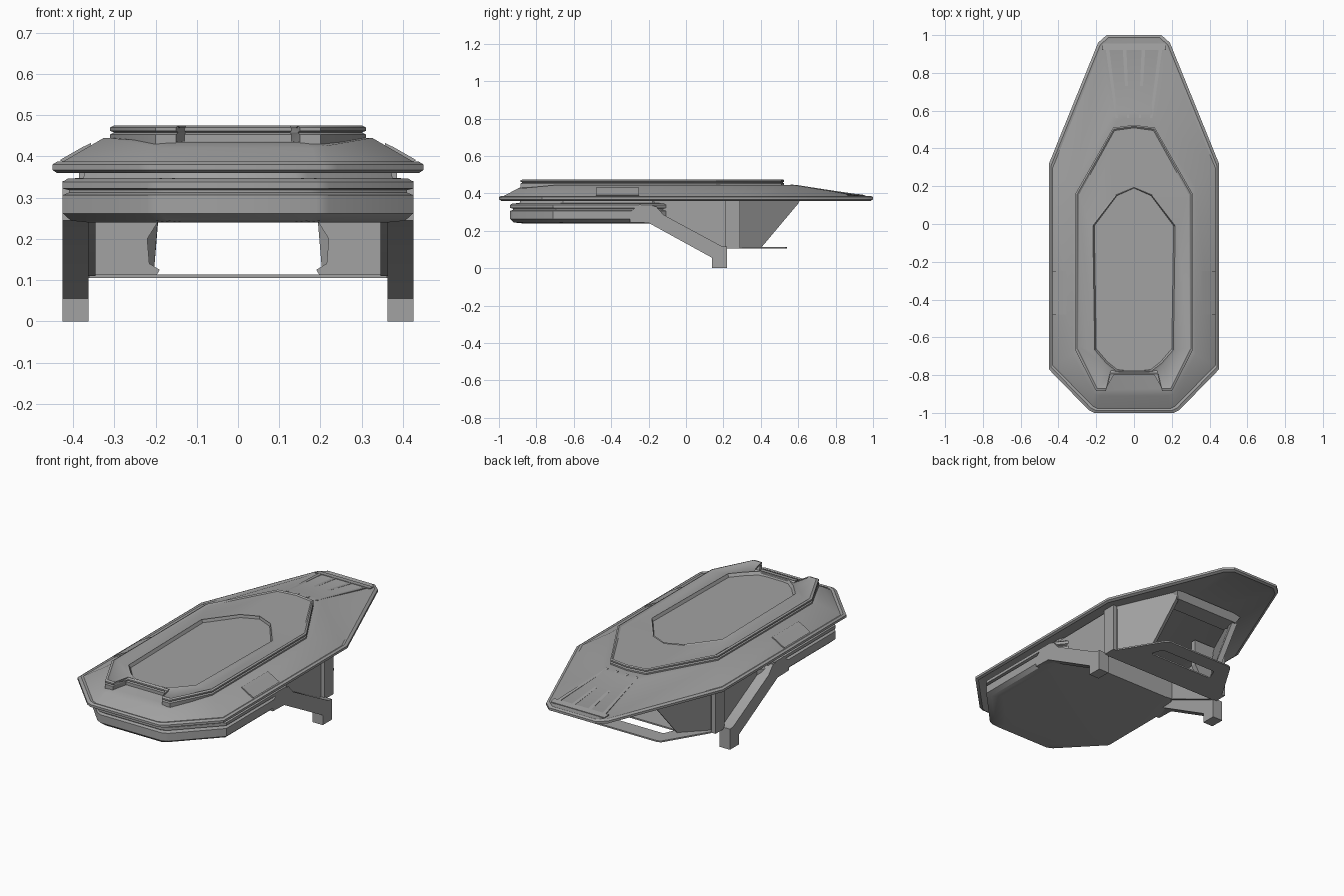
import bpy, bmesh
from mathutils import Vector

if "Cube" in bpy.data.objects:
    bpy.data.objects.remove(bpy.data.objects["Cube"])


def finish(name, bm):
    bmesh.ops.recalc_face_normals(bm, faces=bm.faces)
    me = bpy.data.meshes.new(name)
    bm.to_mesh(me)
    bm.free()
    ob = bpy.data.objects.new(name, me)
    bpy.context.collection.objects.link(ob)
    return ob


def full(half, z):
    """Mirror a half outline (front to back) into a closed loop."""
    pts = [(p[0], p[1], p[2] if len(p) > 2 else z) for p in half]
    return pts + [(-x, y, h) for x, y, h in reversed(pts) if x > 0]


def loft(name, rings, closed=False):
    """Skin a stack of mirrored outlines; cap both ends or close it into a frame."""
    bm = bmesh.new()
    loops = [[bm.verts.new(p) for p in full(h, z)] for h, z in rings]
    pairs = list(zip(loops, loops[1:])) + ([(loops[-1], loops[0])] if closed else [])
    for a, b in pairs:
        n = len(a)
        for i in range(n):
            j = (i + 1) % n
            bm.faces.new((a[i], a[j], b[j], b[i]))
    if not closed:
        bm.faces.new(loops[0])
        bm.faces.new(loops[-1])
    return finish(name, bm)


def prism(name, pts, offset):
    """Extrude a planar polygon along an offset, plus its mirrored twin."""
    for side, s in (("right", 1), ("left", -1)):
        bm = bmesh.new()
        off = Vector(offset)
        a = [bm.verts.new((s * p[0], p[1], p[2])) for p in pts]
        b = [bm.verts.new((s * (p[0] + off.x), p[1] + off.y, p[2] + off.z)) for p in pts]
        for i in range(len(a)):
            j = (i + 1) % len(a)
            bm.faces.new((a[i], a[j], b[j], b[i]))
        bm.faces.new(a)
        bm.faces.new(b)
        finish(f"{name}_{side}", bm)


def inset(half, d):
    """Shrink an outline towards the centre by about d."""
    return [(max(x - d * 0.9, 0), y + (d if y < -0.5 else -d if y > 0.1 else 0)) for x, y in half]


def grow(half, sx, sy):
    return [(x * sx, y * sy) for x, y in half]


# Upper canopy: thin rim, faceted sloping deck, hollow underside
rim = [(.21, -1.0), (.24, -.985), (.45, -.77), (.45, .32), (.19, .96), (.145, 1.0)]
deck = [(.18, -.91, .42), (.21, -.9, .425), (.325, -.69), (.325, .2), (.12, .57), (.08, .59)]
deck2 = [p[:2] for p in deck]
loft("canopy", [
    (inset(deck2, .03), .40),
    (inset(rim, .03), .368),
    (inset(rim, .012), .36),
    (rim, .367),
    (rim, .38),
    (inset(rim, .012), .387),
    (inset(rim, .022), .384),
    (deck, .445),
    ([(x, y, .435) if y < -.8 else (x, y) for x, y in inset(deck2, .03)], .445)])

# Raised top ring with a front notch and a shallow basin
ring = [(.13, -.80), (.15, -.885), (.20, -.885), (.31, -.67), (.31, .16), (.11, .51), (0, .525)]
basin = [(.05, -.775), (.09, -.77), (.14, -.73), (.2, -.66), (.21, -.01), (.09, .15), (0, .19)]
loft("top_ring", [
    (ring, .425),
    (ring, .453),
    (grow(ring, .97, .985), .458),
    (ring, .462),
    (ring, .47),
    (grow(ring, .97, .985), .475),
    (grow(ring, .94, .97), .469),
    (grow(basin, 1.1, 1.02), .469),
    (grow(basin, 1.04, 1.01), .474),
    (basin, .458)])

# Ribs and end bar on the tail deck
for k, (x0, x1) in enumerate(((.025, .04), (.085, .13))):
    w = .012
    prism(f"tail_rib_{k}", [(x0, .56, .443), (x0 + w, .56, .443),
                            (x1 + w * 1.6, .92, .390), (x1, .92, .390)], (0, 0, .005))
bar = [(.17, .92, .391), (.165, .955, .386)]
loft("tail_end_bar", [(bar, 0), ([(x, y, z + .005) for x, y, z in bar], 0)])

# Flush side vents on the sloping deck
prism("side_vent", [(.355, -.48, .415), (.357, -.48, .432), (.378, -.48, .422), (.432, -.48, .391),
                    (.42, -.48, .385)], (0, .23, 0))

# Lower hull: recessed neck, upper lip, groove and belly
hull = [(.19, -.94), (.22, -.925), (.425, -.71), (.425, -.18), (.36, -.1)]


def shrink(d):
    return [(x - d, y + d if y < -.5 else y) for x, y in hull]


loft("lower_hull", [
    (shrink(.06), .385),
    (shrink(.05), .348),
    (shrink(.012), .346),
    (hull, .338),
    (hull, .322),
    (shrink(.015), .318),
    (shrink(.015), .312),
    (hull, .306),
    (hull, .262),
    (shrink(.02), .244),
    (shrink(.06), .24)])

# Sloping beams that end in the legs
prism("leg_beam", [(.362, y, z) for y, z in (
    (-.3, .30), (-.3, .245), (-.2, .242), (.14, .055), (.14, 0), (.22, 0),
    (.22, .115), (.19, .118), (-.12, .285), (-.16, .33), (-.25, .34))], (.063, 0, 0))

# Side panels between beam and canopy
prism("side_panel", [(.345, y, z) for y, z in (
    (-.18, .37), (.28, .375), (.28, .11), (.2, .11), (-.18, .28))], (.02, 0, 0))

# Pillars, converging rear walls and inner frames of the hanging housing
prism("pillar", [(.36, .21, .105), (.385, .21, .105), (.385, .29, .105), (.36, .29, .105)],
      (0, 0, .27))
prism("rear_wall", [(.36, .27, .107), (.23, .40, .107), (.21, .60, .345), (.21, .60, .385), (.36, .27, .385)],
      (-.025, -.015, 0))
prism("inner_frame", [(x, .24, z) for x, z in (
    (.36, .107), (.20, .107), (.19, .125), (.215, .14), (.22, .20), (.195, .24), (.195, .385), (.36, .385))],
    (0, .03, 0))

# Cross beam under the canopy closing the housing
loft("cross_beam", [
    ([(.2, .5), (.2, .6)], .345),
    ([(.22, .48), (.22, .62)], .385)])

# Thin base plate of the housing with a slit near its rear lip
plate = [(.36, .215), (.36, .3), (.22, .53), (.2, .54)]
slit = [(.19, .38), (.20, .39), (.18, .44), (.17, .45)]
loft("base_plate", [(plate, .105), (plate, .113), (slit, .113), (slit, .105)], closed=True)

# Dark grey finish, soft shading across shallow angles
grey = bpy.data.materials.new("dark_grey")
grey.diffuse_color = (.36, .36, .36, 1)
grey.use_nodes = True
grey.node_tree.nodes["Principled BSDF"].inputs["Base Color"].default_value = grey.diffuse_color
for ob in bpy.context.scene.objects:
    ob.data.materials.append(grey)
    ob.select_set(True)
    bpy.context.view_layer.objects.active = ob
bpy.ops.object.shade_smooth_by_angle(angle=0.5)
